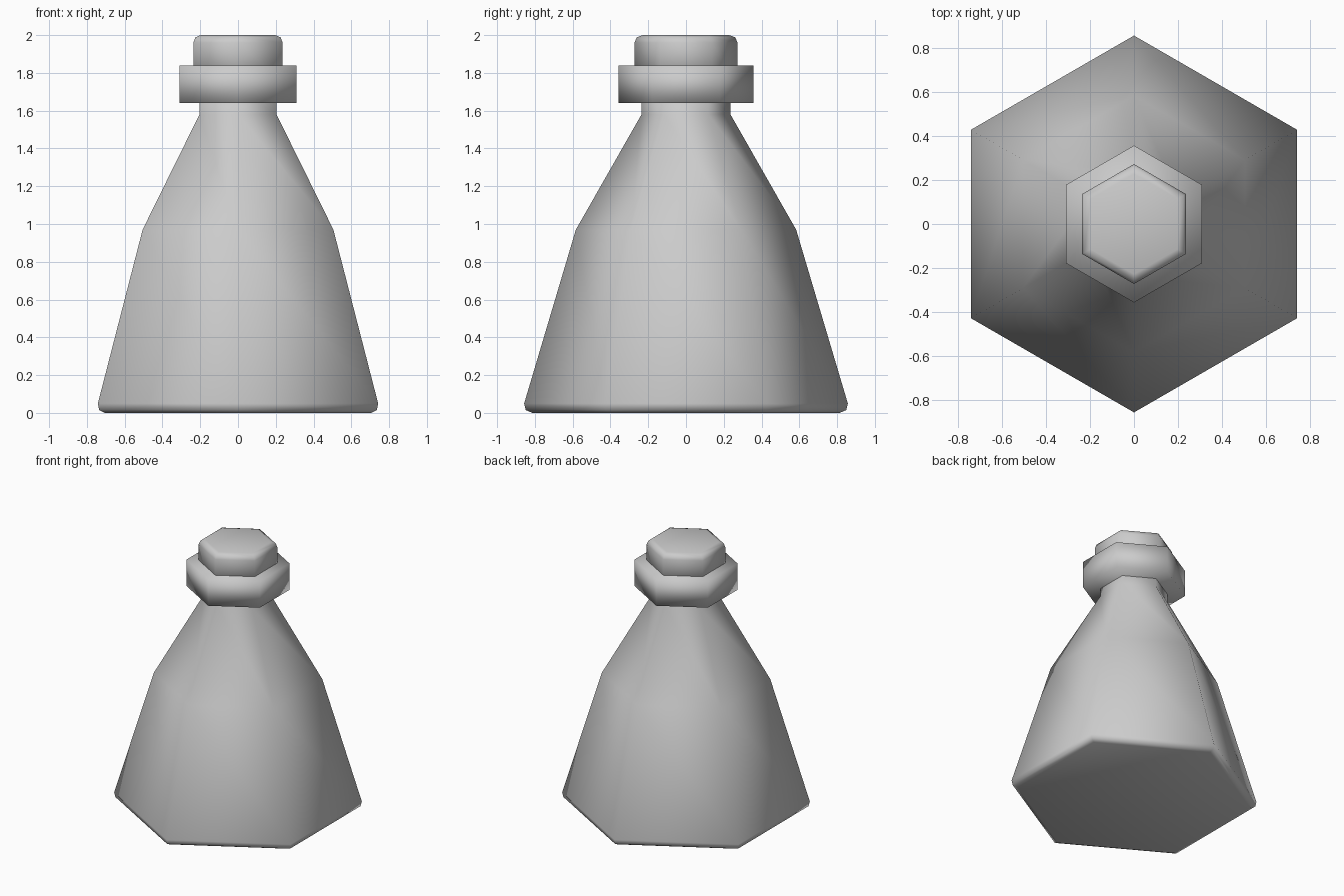
import bpy, bmesh, math

if "Cube" in bpy.data.objects:
    bpy.data.objects.remove(bpy.data.objects["Cube"])

SIDES = 6


def lathe(name, profile):
    """Six-sided solid from (flat-to-centre distance, height) pairs, corners on the y axis."""
    bm = bmesh.new()
    rings = []
    for flat, z in profile:
        r = flat / math.cos(math.pi / SIDES)
        rings.append([bm.verts.new((r * math.sin(i * math.tau / SIDES),
                                    r * math.cos(i * math.tau / SIDES), z))
                      for i in range(SIDES)])
    for a, b in zip(rings, rings[1:]):
        for i in range(SIDES):
            j = (i + 1) % SIDES
            bm.faces.new((a[i], a[j], b[j], b[i]))
    bm.faces.new(rings[0])
    bm.faces.new(rings[-1])
    bmesh.ops.recalc_face_normals(bm, faces=bm.faces)
    for f in bm.faces:
        f.smooth = True
    mesh = bpy.data.meshes.new(name)
    bm.to_mesh(mesh)
    bm.free()
    obj = bpy.data.objects.new(name, mesh)
    bpy.context.collection.objects.link(obj)
    return obj


# Flask body with softened foot, shoulder and narrow neck
lathe("bottle_body", [(0.705, 0.0), (0.735, 0.015), (0.742, 0.05),
                      (0.505, 0.97), (0.204, 1.58), (0.204, 1.70)])

# Thick collar around the neck
lathe("neck_collar", [(0.309, 1.64), (0.309, 1.84)])

# Stopper with a rounded top edge
lathe("stopper", [(0.236, 1.75), (0.236, 1.96), (0.226, 1.988), (0.198, 2.0)])
